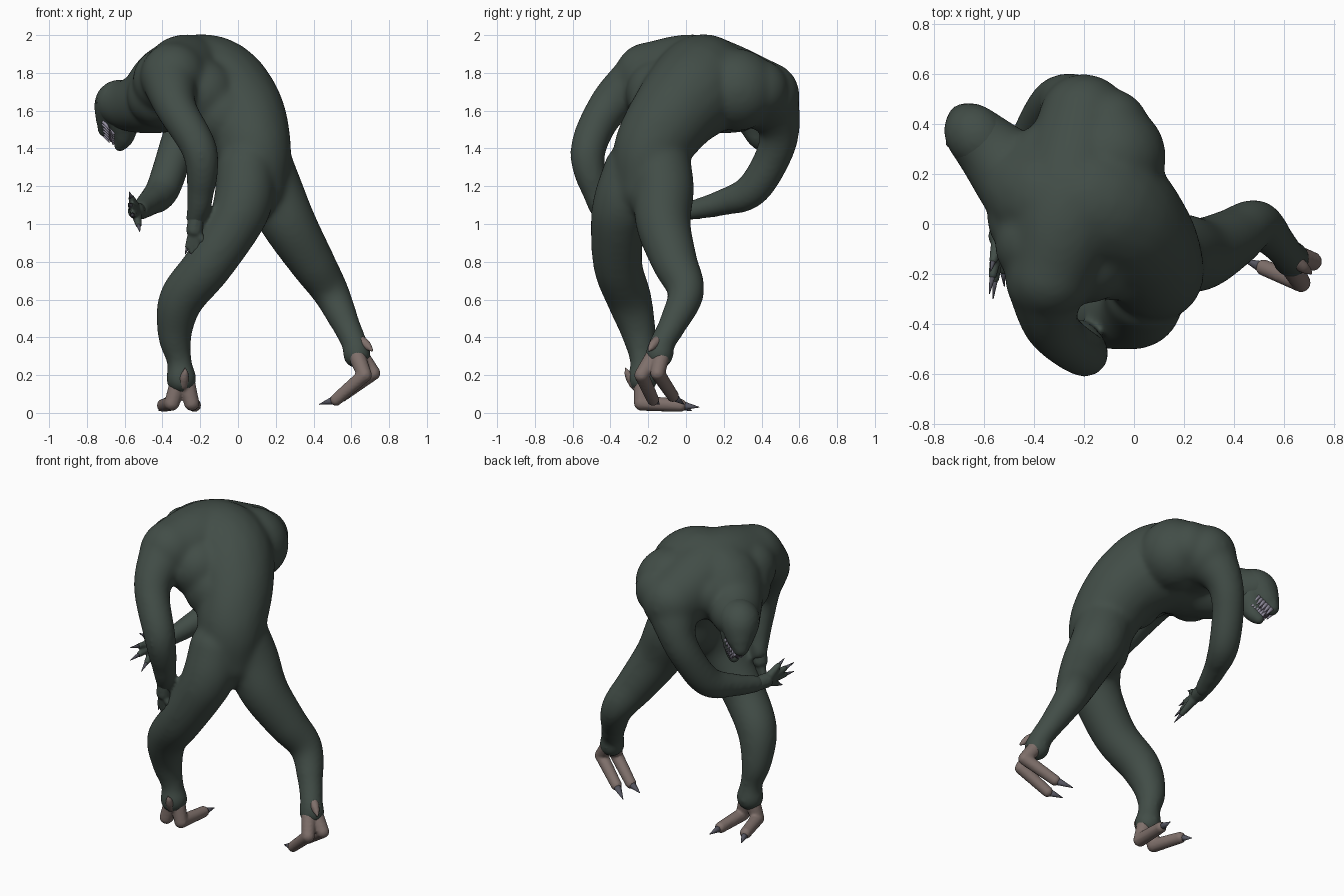
import bpy, bmesh, math
from mathutils import Vector, Matrix


def material(name, col):
    m = bpy.data.materials.new(name)
    m.diffuse_color = (*col, 1)
    return m


SKIN = material("dark green skin", (0.054, 0.074, 0.063))
FOOT = material("brown foot", (0.21, 0.16, 0.145))
CLAW = material("slate claw", (0.09, 0.09, 0.115))
MOUTH = material("dark mouth", (0.07, 0.055, 0.08))
TOOTH = material("lilac tooth", (0.3, 0.28, 0.36))
EYE = material("dark eye", (0.04, 0.052, 0.045))


def make_object(name, bm, mat):
    me = bpy.data.meshes.new(name)
    bm.to_mesh(me)
    bm.free()
    me.materials.append(mat)
    for p in me.polygons:
        p.use_smooth = True
    ob = bpy.data.objects.new(name, me)
    bpy.context.collection.objects.link(ob)
    return ob


def ball(bm, c, r):
    bmesh.ops.create_icosphere(bm, subdivisions=3 if r > 0.08 else 2, radius=r,
                               matrix=Matrix.Translation(c))


def chain(bm, pts, steps=8, grow=0.0):
    """Overlapping balls along a smooth path of (x, y, z, radius) points."""
    p = [Vector(q) for q in pts]
    p = [2 * p[0] - p[1]] + p + [2 * p[-1] - p[-2]]
    for i in range(1, len(p) - 2):
        a, b, c, d = p[i - 1:i + 3]
        for k in range(steps + (i == len(p) - 3)):
            t = k / steps
            q = 0.5 * (2 * b + (c - a) * t + (2 * a - 5 * b + 4 * c - d) * t * t
                       + (3 * b - a - 3 * c + d) * t ** 3)
            # grow offsets the shrinking caused by softening
            ball(bm, q.xyz, math.sqrt(max(q.w, 0.008) ** 2 + grow))


def fuse(name, bm, mat, voxel, smooth):
    """Merge the balls into one smooth surface."""
    ob = make_object(name, bm, mat)
    rm = ob.modifiers.new("fuse", 'REMESH')
    rm.mode = 'VOXEL'
    rm.voxel_size = voxel
    rm.use_smooth_shade = True
    sm = ob.modifiers.new("soften", 'SMOOTH')
    sm.factor = 0.5
    sm.iterations = smooth
    dg = bpy.context.evaluated_depsgraph_get()
    me = bpy.data.meshes.new_from_object(ob.evaluated_get(dg))
    ob.modifiers.clear()
    ob.data = me
    me.materials.clear()
    me.materials.append(mat)
    for p in me.polygons:
        p.material_index = 0
        p.use_smooth = True
    return ob


def spike(bm, a, b, r):
    a, b = Vector(a), Vector(b)
    d = b - a
    m = Matrix.Translation((a + b) / 2) @ d.to_track_quat('Z', 'Y').to_matrix().to_4x4()
    bmesh.ops.create_cone(bm, cap_ends=True, segments=10, radius1=r, radius2=0.002,
                          depth=d.length, matrix=m)


body, claws = bmesh.new(), bmesh.new()
G = 0.0012

# torso, bent over from the pelvis to the neck
chain(body, [(0.09, -0.21, 1.2, .17), (0.08, -0.18, 1.4, .2), (0.01, -0.05, 1.6, .23),
             (-0.14, 0.08, 1.73, .265), (-0.32, 0.1, 1.73, .24), (-0.45, 0.17, 1.66, .18),
             (-0.56, 0.28, 1.63, .14), (-0.64, 0.36, 1.64, .115)], grow=G)
# shoulders
chain(body, [(-0.34, -0.2, 1.785, .175), (-0.26, 0.08, 1.77, .23), (-0.2, 0.42, 1.68, .18)], grow=G)
# ribs, chest and shoulder blades
for x, y, z, r in [(-0.09, 0.27, 1.71, .22), (-0.1, .38, 1.71, .165), (-0.42, 0.02, 1.68, .17),
                   (-0.19, -0.13, 1.69, .19), (-0.38, -0.08, 1.76, .18), (-0.35, .27, 1.71, .14),
                   (-0.08, -0.12, 1.58, .19), (-0.28, .0, 1.77, .225)]:
    ball(body, (x, y, z), r)

# arms
chain(body, [(-0.36, -0.22, 1.78, .155), (-0.33, -0.41, 1.62, .105), (-0.2, -0.52, 1.38, .088),
             (-0.2, -0.47, 1.15, .066), (-0.225, -0.43, 1.03, .042)], grow=G)
chain(body, [(-0.2, 0.42, 1.68, .17), (-0.27, 0.49, 1.53, .11), (-0.33, 0.47, 1.38, .092),
             (-0.4, 0.35, 1.18, .085), (-0.47, 0.18, 1.11, .063), (-0.52, 0.02, 1.07, .042)], grow=G)

# legs
chain(body, [(0.04, -0.28, 1.28, .155), (0.03, -0.33, 1.13, .155), (-0.02, -0.36, 1.0, .142),
             (-0.16, -0.36, .78, .127), (-0.3, -0.3, .6, .115), (-0.335, -0.25, .42, .085),
             (-0.31, -0.23, .27, .06), (-0.3, -0.23, .18, .075)], grow=G)
chain(body, [(0.12, -0.14, 1.32, .165), (0.18, -0.12, 1.18, .16), (0.27, -0.12, 1.0, .142),
             (0.39, -0.06, .8, .117), (0.49, 0.0, .64, .092), (0.57, -0.07, .47, .07),
             (0.62, -0.13, .36, .062), (0.63, -0.14, .31, .072)], grow=G)
fuse("body", body, SKIN, 0.0125, 30)

# head with upper and lower jaw
head = bmesh.new()
chain(head, [(-0.58, .30, 1.63, .125), (-0.64, .36, 1.64, .118), (-0.67, .40, 1.57, .085),
             (-0.695, .43, 1.505, .05)])
chain(head, [(-0.60, .35, 1.56, .09), (-0.605, .375, 1.46, .055), (-0.625, .40, 1.415, .033)])
fuse("head", head, SKIN, 0.01, 6)

# hands: palm and four fingers, each ending in a claw
HANDS = [((-0.22, -0.44, 1.05), (-0.23, -0.435, .97),
          [(-0.28, -.42, .84), (-0.25, -.42, .80), (-0.205, -.43, .82), (-0.17, -.45, .89)]),
         ((-0.52, 0.03, 1.07), (-0.54, -0.05, 1.07),
          [(-0.575, -.19, 1.17), (-0.58, -.28, 1.11), (-0.565, -.30, 1.04), (-0.52, -.25, .96)])]
for n, (wrist, palm, tips) in enumerate(HANDS):
    hand = bmesh.new()
    palm = Vector(palm)
    chain(hand, [(*wrist, .043), (*palm, .046)])
    for tip in tips:
        tip = Vector(tip)
        chain(hand, [(*palm.lerp(tip, .1), .03), (*palm.lerp(tip, .4), .024),
                     (*palm.lerp(tip, .68), .018)])
        spike(claws, palm.lerp(tip, .62), tip, .015)
    fuse(("hanging_hand", "reaching_hand")[n], hand, SKIN, 0.008, 3)

# feet: two long toes and a heel spur each, with claws
FEET = {
    "planted_foot": [
        [(-0.32, -.23, .15, .047), (-0.35, -.235, .052, .042), (-0.395, -.05, .04, .036),
         (-0.42, .03, .012)],
        [(-0.27, -.23, .15, .047), (-0.245, -.235, .052, .042), (-0.23, -.03, .04, .036),
         (-0.22, .07, .03)],
        [(-0.29, -.27, .15, .03), (-0.285, -.295, .185, .026), (-0.28, -.31, .21, .018),
         (-0.28, -.325, .245)]],
    "raised_foot": [
        [(0.65, -.13, .30, .047), (0.715, -.15, .21, .04), (0.55, -.07, .09, .034),
         (0.46, -.01, .045)],
        [(0.63, -.17, .30, .047), (0.67, -.235, .20, .04), (0.52, -.175, .07, .034),
         (0.43, -.14, .045)],
        [(0.65, -.15, .38, .03), (0.675, -.17, .365, .026), (0.695, -.185, .345, .018),
         (0.72, -.205, .32)]],
}
for name, toes in FEET.items():
    foot = bmesh.new()
    for i, (a, b, c, tip) in enumerate(toes):
        chain(foot, [a, b], 8)
        chain(foot, [b, c], 12)
        if i < 2:
            spike(claws, c[:3], tip, .027)
        else:
            spike(foot, c[:3], tip, .018)
    fuse(name, foot, FOOT, 0.008, 2)
make_object("claws", claws, CLAW)

# mouth lining
mouth = bmesh.new()
chain(mouth, [(-0.64, .385, 1.525, .062), (-0.655, .41, 1.465, .036)])
make_object("mouth_lining", mouth, MOUTH)

# teeth along both jaws, and eyes on both sides
side = Vector((0.76, 0.65, 0))
bite = Vector((0.06, -0.03, -0.09)).normalized()
teeth, eyes = bmesh.new(), bmesh.new()
for s in (-1, 1):
    for k in range(6):
        t = k / 5
        up = Vector((-0.655, .385, 1.545)).lerp(Vector((-0.695, .44, 1.48)), t)
        low = Vector((-0.61, .37, 1.475)).lerp(Vector((-0.64, .415, 1.425)), t)
        off = side * s * (.074 - .05 * t)
        spike(teeth, up + off, up + off + bite * .062, .014)
        spike(teeth, low + off * .8, low + off * .8 - bite * .05, .011)
    ball(eyes, Vector((-0.665, .385, 1.65)) + side * s * .092, .02)
make_object("teeth", teeth, TOOTH)
make_object("eyes", eyes, EYE)
